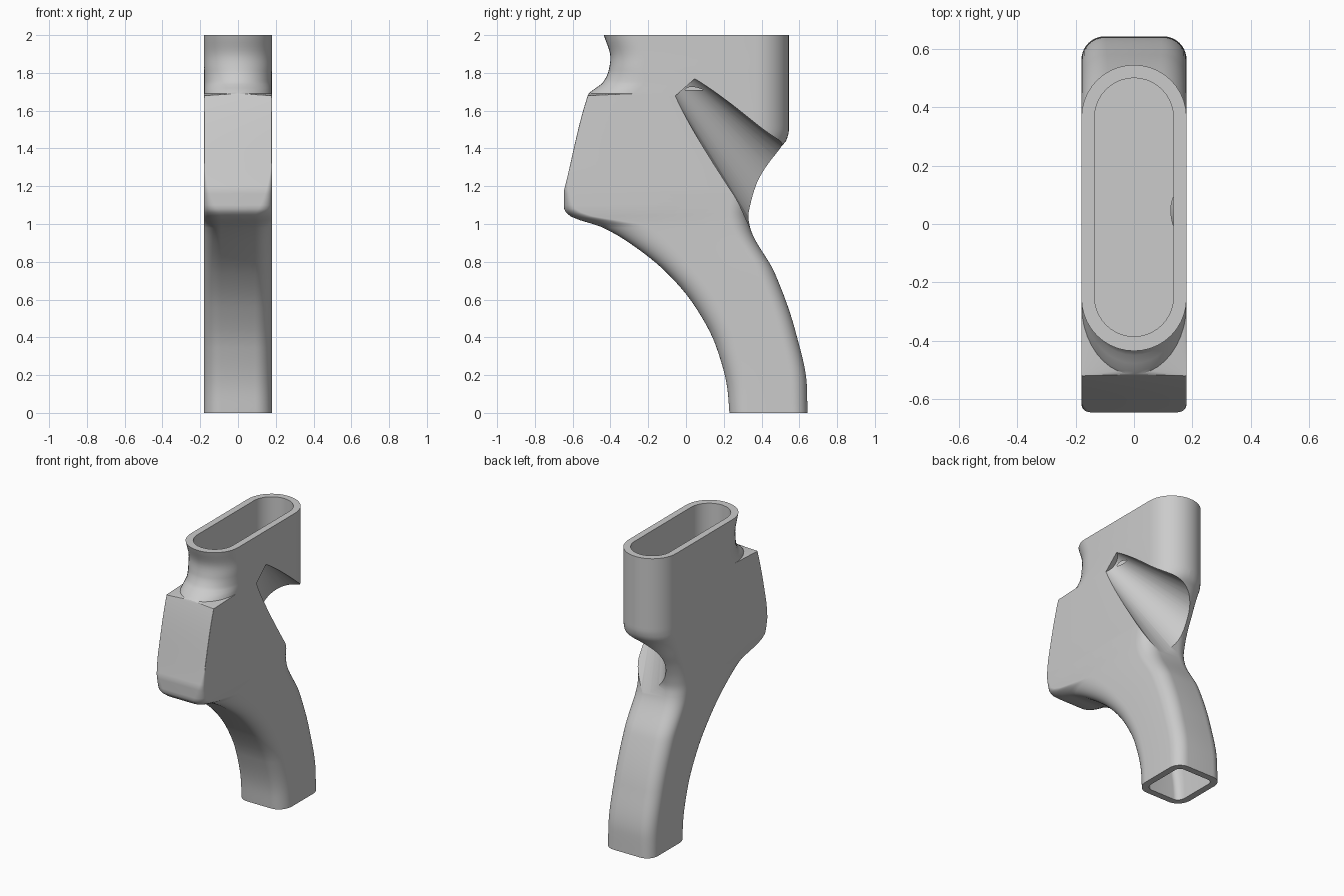
import bpy, bmesh, math
from mathutils import Vector

if "Cube" in bpy.data.objects:
    bpy.data.objects.remove(bpy.data.objects["Cube"])

HALF = 0.18      # half thickness of the handle
STEP = 0.02      # loft spacing
ARC = 10         # segments per rounded corner

# Outline and corner rounding as (height, value) profiles
FRONT = [(0, .23), (.12, .22), (.35, .16), (.56, .05), (.74, -.1), (.9, -.3),
         (.985, -.45), (1.04, -.61), (1.08, -.645), (1.18, -.645), (1.2, -.64),
         (1.68, -.52), (1.69, -.515), (1.75, -.44), (1.81, -.41), (1.88, -.4), (2, -.435)]
BACK = [(0, .643), (.14, .64), (.43, .58), (.74, .47), (.98, .34), (1.04, .33),
        (1.1, .34), (1.2, .375), (1.3, .43), (1.41, .505), (1.44, .53), (1.5, .545), (2, .545)]
FRONT_RX = [(0, .09), (1.04, .09), (1.08, .07), (1.15, .04), (1.32, .005), (1.68, .005),
            (1.69, HALF), (2, HALF)]
FRONT_RY = [(0, .1), (.7, .14), (.9, .2), (1, .25), (1.04, .12), (1.08, .06),
            (1.15, .035), (1.32, .005), (1.68, .005), (1.69, .24), (1.85, HALF), (2, HALF)]
BACK_R = [(0, .08), (1, .1), (1.25, .12), (1.5, HALF), (2, HALF)]


def sample(table, z):
    """Monotone smooth interpolation of a profile."""
    n = len(table)
    slopes = [(b[1] - a[1]) / (b[0] - a[0]) for a, b in zip(table, table[1:])]

    def tangent(i):
        if i == 0 or i == n - 1:
            return slopes[0 if i == 0 else -1]
        a, b = slopes[i - 1], slopes[i]
        return 2 * a * b / (a + b) if a * b > 0 else 0

    for i in range(n - 1):
        (z0, v0), (z1, v1) = table[i], table[i + 1]
        if z <= z1 or i == n - 2:
            h = z1 - z0
            t = min(max((z - z0) / h, 0), 1)
            s = t * t * (3 - 2 * t)
            return (v0 + (v1 - v0) * s + h * t * (1 - t) ** 2 * tangent(i)
                    - h * t * t * (1 - t) * tangent(i + 1))


def rounded_ring(half, y0, y1, front, back):
    """Rectangle in plan with separate elliptical front and back corners."""
    pts = []
    corners = [(1, 1, back), (-1, 1, back), (-1, -1, front), (1, -1, front)]
    for k, (sx, sy, (rx, ry)) in enumerate(corners):
        cx = sx * (half - rx)
        cy = y1 - ry if sy > 0 else y0 + ry
        for j in range(ARC + 1):
            a = (k + j / ARC) * math.pi / 2
            pts.append((cx + rx * math.cos(a), cy + ry * math.sin(a)))
    return pts


def add_mesh(name, bm):
    bmesh.ops.recalc_face_normals(bm, faces=bm.faces)
    mesh = bpy.data.meshes.new(name)
    bm.to_mesh(mesh)
    bm.free()
    obj = bpy.data.objects.new(name, mesh)
    bpy.context.collection.objects.link(obj)
    return obj


def loft(name, levels, ring_at):
    bm = bmesh.new()
    rings = [[bm.verts.new((x, y, z)) for x, y in ring_at(z)] for z in levels]
    count = len(rings[0])
    for low, high in zip(rings, rings[1:]):
        for i in range(count):
            j = (i + 1) % count
            bm.faces.new((low[i], low[j], high[j], high[i]))
    bm.faces.new(rings[0][::-1])
    bm.faces.new(rings[-1])
    bmesh.ops.remove_doubles(bm, verts=bm.verts, dist=1e-5)
    return add_mesh(name, bm)


def body_ring(z, inset=0):
    rb = max(sample(BACK_R, z) - inset, .01)
    rx = max(sample(FRONT_RX, z) - inset, .004)
    ry = max(sample(FRONT_RY, z) - inset, .004)
    return rounded_ring(HALF - inset, sample(FRONT, z) + inset,
                        sample(BACK, z) - inset, (rx, ry), (rb, rb))


def cut(target, cutter):
    cutter.hide_render = True
    mod = target.modifiers.new("cut", 'BOOLEAN')
    mod.operation = 'DIFFERENCE'
    mod.solver = 'EXACT'
    mod.object = cutter
    bpy.ops.object.select_all(action='DESELECT')
    bpy.context.view_layer.objects.active = target
    target.select_set(True)
    bpy.ops.object.modifier_apply(modifier=mod.name)
    bpy.data.objects.remove(cutter)


# Handle body: grip, front block and neck in one loft
knots = {round(i * STEP, 4) for i in range(int(2 / STEP) + 1)}
knots |= {z for z, _ in FRONT + BACK}
handle = loft("handle_body", sorted(knots), body_ring)

# Oblong socket in the top
socket_r = .135
socket = loft("socket_cutter", [1.71, 2.1],
              lambda z: rounded_ring(socket_r, -.385, .5, (socket_r,) * 2, (socket_r,) * 2))
cut(handle, socket)

# Hollow in the bottom of the grip, following its curve
hollow = loft("grip_hollow_cutter", [-.05] + [i * .05 for i in range(11)],
              lambda z: [(x, y) for x, y in body_ring(max(z, 0), .045)])
cut(handle, hollow)

# Tapered thumb scoop on the left side, deepening toward the back
start, end = Vector((.22, 0, 1.718)), Vector((.065, .56, 1.085))
bm = bmesh.new()
bmesh.ops.create_cone(bm, cap_ends=True, segments=64, radius1=.08, radius2=.25,
                      depth=(end - start).length)
turn = (end - start).to_track_quat('Z', 'Y').to_matrix().to_4x4()
bmesh.ops.transform(bm, matrix=turn, verts=bm.verts)
bmesh.ops.translate(bm, vec=(start + end) / 2, verts=bm.verts)
cut(handle, add_mesh("thumb_scoop_cutter", bm))

# Plain grey finish
grey = bpy.data.materials.new("plain_grey")
grey.use_nodes = True
colour = (.6, .6, .6, 1)
grey.diffuse_color = colour
grey.node_tree.nodes["Principled BSDF"].inputs["Base Color"].default_value = colour
handle.data.materials.clear()
handle.data.materials.append(grey)

bpy.ops.object.select_all(action='DESELECT')
bpy.context.view_layer.objects.active = handle
handle.select_set(True)
bpy.ops.object.shade_smooth_by_angle(angle=math.radians(32))
